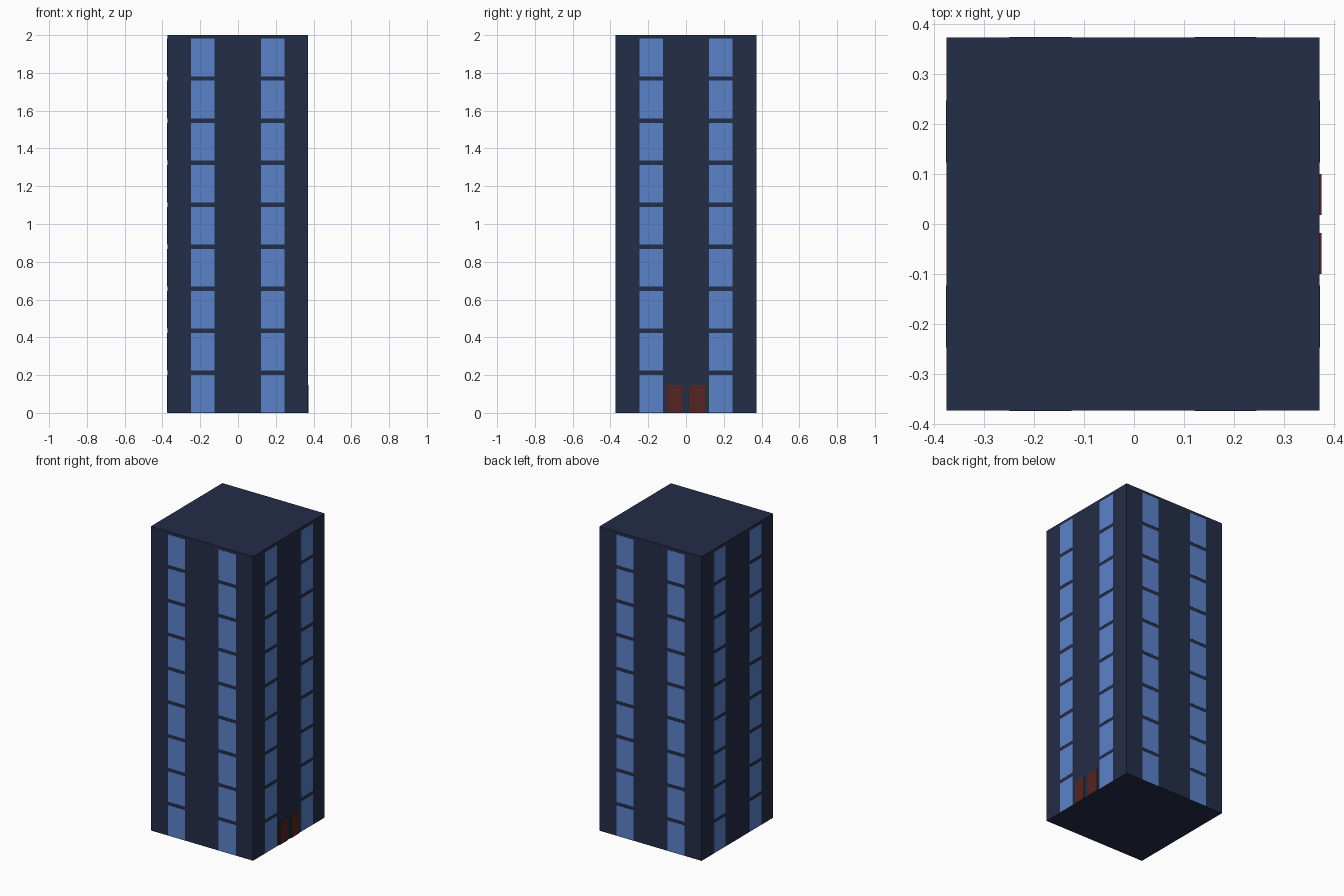
import bpy, math
from mathutils import Matrix, Vector

if "Cube" in bpy.data.objects:
    bpy.data.objects.remove(bpy.data.objects["Cube"])

HALF = 0.372       # half width of the tower
CX = -0.002        # doors stick out on +x, so the tower sits slightly left


def material(name, rgb):
    m = bpy.data.materials.new(name)
    m.diffuse_color = (*rgb, 1)
    m.use_nodes = True
    m.node_tree.nodes["Principled BSDF"].inputs["Base Color"].default_value = m.diffuse_color
    return m


WALL = material("navy_wall", (0.0176, 0.0262, 0.0648))
GLASS = material("blue_glass", (0.105, 0.223, 0.584))
DOOR = material("dark_red", (0.0887, 0.0176, 0.016))


def box(name, lo, hi, mat, turn=0.0):
    """Box between two corners, turned about the tower axis."""
    lo, hi = Vector(lo), Vector(hi)
    bpy.ops.mesh.primitive_cube_add(size=1)
    ob = bpy.context.object
    ob.name = name
    ob.data.transform(Matrix.Translation((CX, 0, 0))
                      @ Matrix.Rotation(turn, 4, 'Z')
                      @ Matrix.Translation((lo + hi) / 2)
                      @ Matrix.Diagonal((*(hi - lo), 1)))
    ob.data.materials.append(mat)
    return ob


# tower block
box("tower", (-HALF, -HALF, 0), (HALF, HALF, 2), WALL)

# two columns of nine near-flush windows on each of the four sides
for side in range(4):
    for col in (-1, 1):
        for row in range(9):
            z = 0.001 + row * 0.2225
            x = col * 0.185
            box("window", (x - 0.062, -HALF - 0.001, z),
                (x + 0.062, -HALF + 0.001, z + 0.2), GLASS, side * math.pi / 2)

# double entrance door on the right side
for s in (-1, 1):
    y0, y1 = sorted((s * 0.018, s * 0.1))
    box("door", (HALF - 0.002, y0, 0), (HALF + 0.004, y1, 0.148), DOOR)
